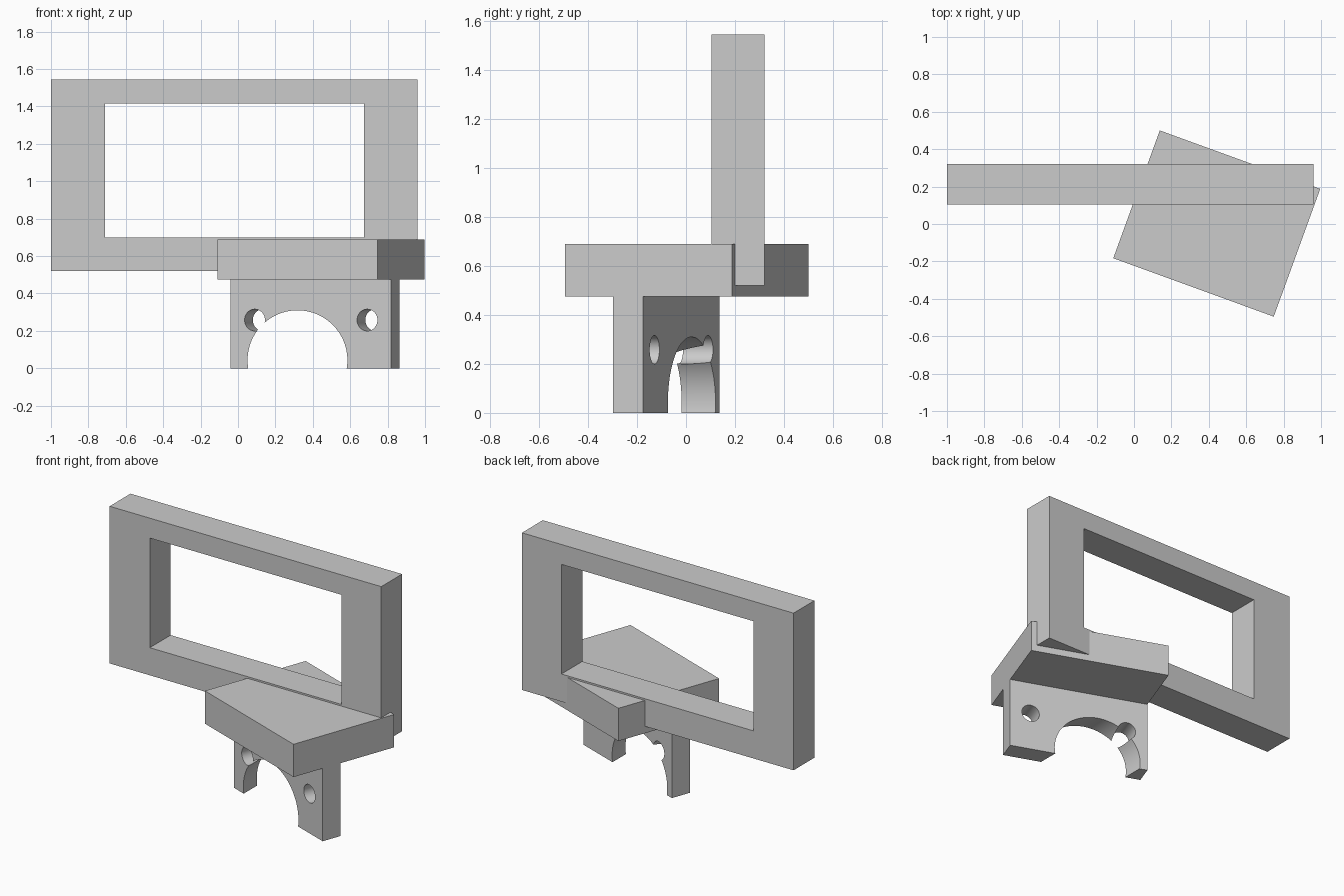
import bpy
import math
from mathutils import Matrix, Vector

if "Cube" in bpy.data.objects:
    bpy.data.objects.remove(bpy.data.objects["Cube"])

grey = bpy.data.materials.new("plain grey")
grey.use_nodes = True
grey.diffuse_color = (0.6, 0.6, 0.6, 1)
grey.node_tree.nodes["Principled BSDF"].inputs["Base Color"].default_value = (0.6, 0.6, 0.6, 1)

TURN = math.radians(-20)          # the mount is turned against the frame
PIVOT = Vector((0.4425, 0.0025, 0))


def turned(u, v, z):
    """World position of a point given in the mount's own directions."""
    return PIVOT + Matrix.Rotation(TURN, 3, "Z") @ Vector((u, v, z))


def box(name, centre, size, angle=0):
    bpy.ops.mesh.primitive_cube_add(size=1, location=centre, rotation=(0, 0, angle))
    ob = bpy.context.object
    ob.name = name
    ob.scale = size
    bpy.ops.object.transform_apply(location=False, rotation=False, scale=True)
    ob.data.materials.append(grey)
    return ob


def bore(name, centre, radius, angle=0):
    bpy.ops.mesh.primitive_cylinder_add(vertices=96, radius=radius, depth=1.2,
                                        location=centre, rotation=(math.pi / 2, 0, angle))
    ob = bpy.context.object
    ob.name = name
    ob.data.materials.append(grey)
    return ob


def cut(target, cutter):
    cutter.hide_render = True
    mod = target.modifiers.new("cut", "BOOLEAN")
    mod.operation = "DIFFERENCE"
    mod.solver = "EXACT"
    mod.object = cutter
    bpy.ops.object.select_all(action="DESELECT")
    bpy.context.view_layer.objects.active = target
    target.select_set(True)
    bpy.ops.object.modifier_apply(modifier=mod.name)
    bpy.data.objects.remove(cutter)


# Upright rectangular frame with its opening
frame = box("frame", (-0.02, 0.2125, 1.0325), (1.96, 0.215, 1.025))
cut(frame, box("frame_opening", (-0.0175, 0.2125, 1.0575), (1.385, 1, 0.715)))

# Turned slab that the frame sinks into
WIDTH = 0.913
slab = box("slab", turned(0, 0, 0.582), (WIDTH, 0.727, 0.214), TURN)

# Bracket plate under the slab, flush with its ends
bracket = box("bracket", turned(0, -0.088, 0.2375), (WIDTH, 0.13, 0.475), TURN)

# Round saddle, bored straight along the frame's depth
cut(bracket, bore("saddle_bore", (0.318, -0.08, 0.043), 0.267))

# Two bolt holes, bored square to the plate
for side in (-1, 1):
    cut(bracket, bore("bolt_bore", turned(side * 0.32, -0.088, 0.258), 0.058, TURN))

bpy.ops.object.select_all(action="DESELECT")
bracket.select_set(True)
bpy.context.view_layer.objects.active = bracket
bpy.ops.object.shade_smooth_by_angle(angle=math.radians(25))
